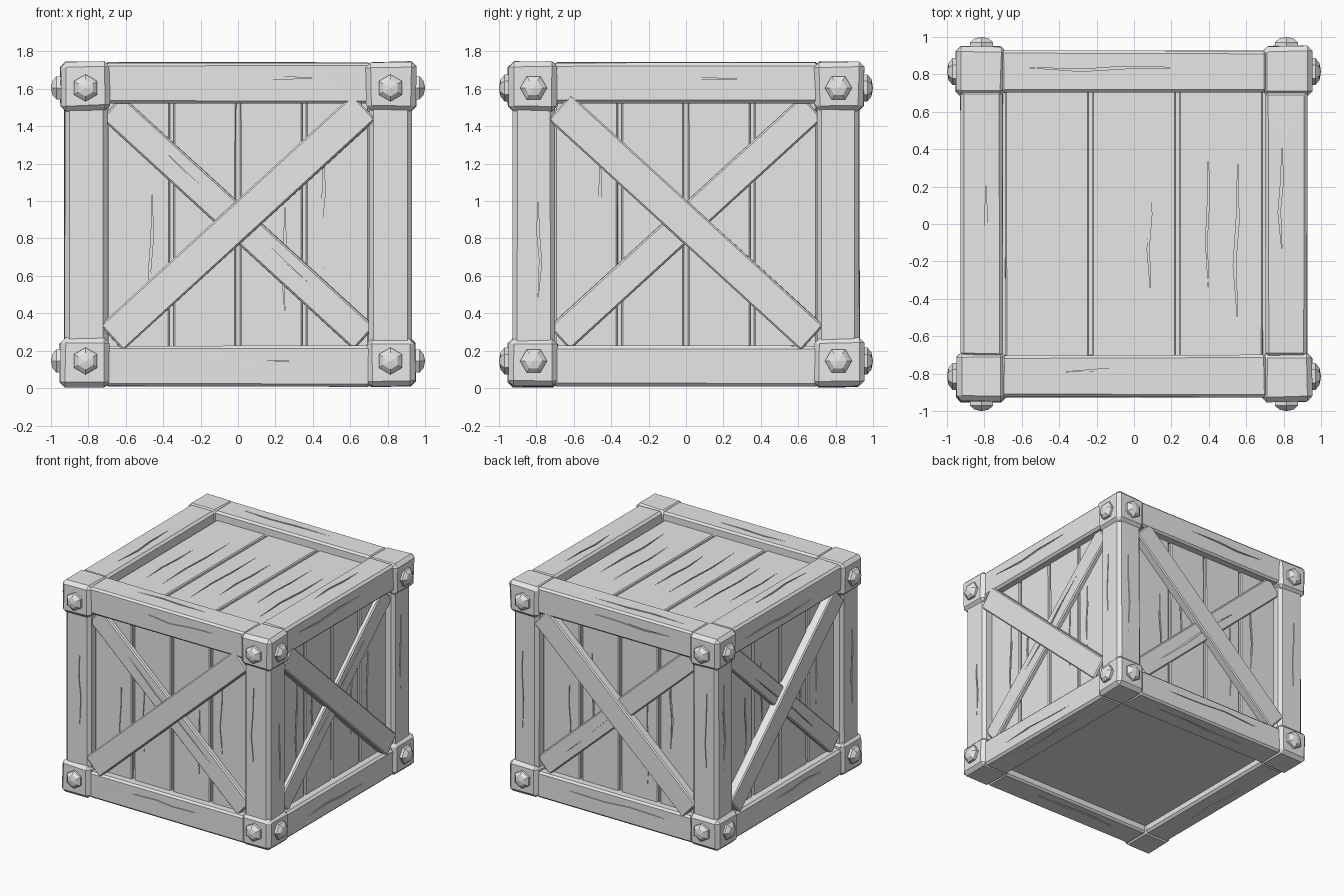
import bpy, bmesh, math, random
from mathutils import Matrix, Vector

random.seed(7)
if "Cube" in bpy.data.objects:
    bpy.data.objects.remove(bpy.data.objects["Cube"])

grey = bpy.data.materials.new("plain_grey")
grey.use_nodes = True
grey.diffuse_color = (0.8, 0.8, 0.8, 1)
grey.node_tree.nodes["Principled BSDF"].inputs["Base Color"].default_value = (0.8, 0.8, 0.8, 1)

X, Y, Z = Vector((1, 0, 0)), Vector((0, 1, 0)), Vector((0, 0, 1))
MID = 0.875          # crate centre height
EDGE = 0.814         # beam centre, sideways
RISE = 0.7575        # beam centre, up and down from MID
WALL = 0.857         # outer face of the wall planks


def to_object(bm, name):
    bmesh.ops.recalc_face_normals(bm, faces=bm.faces)
    mesh = bpy.data.meshes.new(name)
    bm.to_mesh(mesh)
    bm.free()
    obj = bpy.data.objects.new(name, mesh)
    bpy.context.collection.objects.link(obj)
    return obj


def place(obj, loc, axes):
    """Move a part from its own axes (length, width, outward) into the crate."""
    m = Matrix(axes).transposed()
    obj.data.transform(Matrix.Translation(loc) @ m.to_4x4())
    if m.determinant() < 0:
        obj.data.flip_normals()
    obj.data.materials.clear()
    obj.data.materials.append(grey)
    return obj


def add_crack(bm, length, width, height, slot, swap):
    """Thin crooked sliver that cuts a wood crack into the outward face."""
    half = length * random.uniform(0.2, 0.32)
    u = random.uniform(-0.12, 0.12) * length
    w = random.uniform(0.015, 0.025)
    v = slot * width
    outline = [(-half, 0), (-half * 0.3, -w), (half * 0.3, -w * 0.3), (half, 0),
               (half * 0.25, w * 0.3), (-half * 0.25, -w * 0.4)]
    rings = []
    for level in (height / 2 - 0.008, height / 2 + 0.03):
        pts = [(u + a, v + b, level) for a, b in outline]
        rings.append([bm.verts.new((p[0], p[2], p[1]) if swap else p) for p in pts])
    low, high = rings
    bm.faces.new(low)
    bm.faces.new(high)
    for i in range(len(low)):
        j = i - 1
        bm.faces.new((low[j], low[i], high[i], high[j]))


def carve(obj, size, slots_z, slots_y):
    bm = bmesh.new()
    for s in slots_z:
        add_crack(bm, size[0], size[1], size[2], s, False)
    for s in slots_y:
        add_crack(bm, size[0], size[2], size[1], s, True)
    cutter = to_object(bm, "crack_cutter")
    cutter.hide_render = True
    mod = obj.modifiers.new("cracks", 'BOOLEAN')
    mod.operation = 'DIFFERENCE'
    mod.solver = 'EXACT'
    mod.object = cutter
    dg = bpy.context.evaluated_depsgraph_get()
    carved = bpy.data.meshes.new_from_object(obj.evaluated_get(dg))
    obj.modifiers.clear()
    if len(carved.polygons) > 6:
        obj.data = carved
    bpy.data.objects.remove(cutter)


def timber(name, size, loc, axes, bevel, jitter=0.0, slots_z=(), slots_y=()):
    """Chamfered, slightly uneven block of wood."""
    bm = bmesh.new()
    bmesh.ops.create_cube(bm, size=1)
    for v in bm.verts:
        v.co = [c * s + random.uniform(-jitter, jitter) for c, s in zip(v.co, size)]
    if bevel:
        bmesh.ops.bevel(bm, geom=bm.edges[:], offset=bevel, segments=1, affect='EDGES')
    obj = to_object(bm, name)
    if slots_z or slots_y:
        carve(obj, size, slots_z, slots_y)
    return place(obj, Vector(loc), axes)


def bolt(name, loc, axes):
    """Six-sided bolt head with a low pointed top."""
    bm = bmesh.new()
    rings = []
    for r, h in ((0.072, 0), (0.072, 0.035), (0.045, 0.057)):
        rings.append([bm.verts.new((r * math.cos(i * math.pi / 3),
                                    r * math.sin(i * math.pi / 3), h)) for i in range(6)])
    tip = bm.verts.new((0, 0, 0.065))
    bm.faces.new(rings[0])
    for i in range(6):
        for a, b in zip(rings, rings[1:]):
            bm.faces.new((a[i - 1], a[i], b[i], b[i - 1]))
        bm.faces.new((rings[-1][i - 1], rings[-1][i], tip))
    place(to_object(bm, name), Vector(loc), axes)


# Inner box that closes the gaps and forms the underside
core = 2 * WALL - 0.05
timber("inner_box", (core, core, 1.56), (0, 0, 0.85), (X, Y, Z), 0)

# Frame beams: four along each axis, cracked on both outer faces
for s in (-1, 1):
    for t in (-1, 1):
        up = MID + t * RISE
        timber("beam_along_x", (1.42, 0.225, 0.217), (0, s * EDGE, up),
               (X, s * Y, t * Z), 0.015, 0.003, (0.1 * s,), (0.12 * t,))
        timber("beam_along_y", (1.42, 0.225, 0.217), (s * EDGE, 0, up),
               (Y, s * X, t * Z), 0.018, 0.003, (-0.1 * t,), (0.1 * s,))
        timber("corner_post", (1.3, 0.228, 0.228), (s * EDGE, t * EDGE, MID),
               (Z, s * X, t * Y), 0.025, 0.003, (0.1 * t,), (-0.1 * s,))

# Corner blocks with two bolts each
for sx in (-1, 1):
    for sy in (-1, 1):
        for sz in (-1, 1):
            timber("corner_block", (0.265, 0.265, 0.26),
                   (sx * 0.818, sy * 0.818, MID + sz * 0.739),
                   (sx * X, sy * Y, sz * Z), 0.028, 0.006)
            h = MID + sz * 0.73
            bolt("bolt_side", (sx * 0.935, sy * 0.815, h), (Y, Z, sx * X))
            bolt("bolt_end", (sx * 0.815, sy * 0.935, h), (Z, X, sy * Y))

# Top planks
for i in (-1, 0, 1):
    timber("top_plank", (1.46, 0.447, 0.06), (i * 0.465, 0, 1.642),
           (Y, X, Z), 0.008, 0.001, (-0.15, 0.2))

# Wall planks and crossed braces; the two pairs of walls mirror each other
slope = math.atan2(1.22, 1.335)
for s in (-1, 1):
    for side, out, lean in ((X, s * Y, 1), (Y, s * X, -1)):
        centre = Vector((0, 0, MID))
        for i in range(4):
            timber("wall_plank", (1.4, 0.335, 0.06),
                   centre + side * (i - 1.5) * 0.355 + out * (WALL - 0.03),
                   (Z, side, out), 0.008, 0.001, (0.22 * (-1) ** i,))
        for name, tilt, face, width, cracks in (
                ("brace_outer", lean, 0.926, 0.18, ()),
                ("brace_inner", -lean, 0.892, 0.165, (0.1,))):
            along = side * math.cos(slope) + Z * math.sin(slope) * tilt
            across = out.cross(along)
            thick = face - WALL + 0.012
            timber(name, (1.83, width, thick),
                   centre + Z * 0.01 + out * (face - thick / 2),
                   (along, across, out), 0.009, 0.002, cracks)
